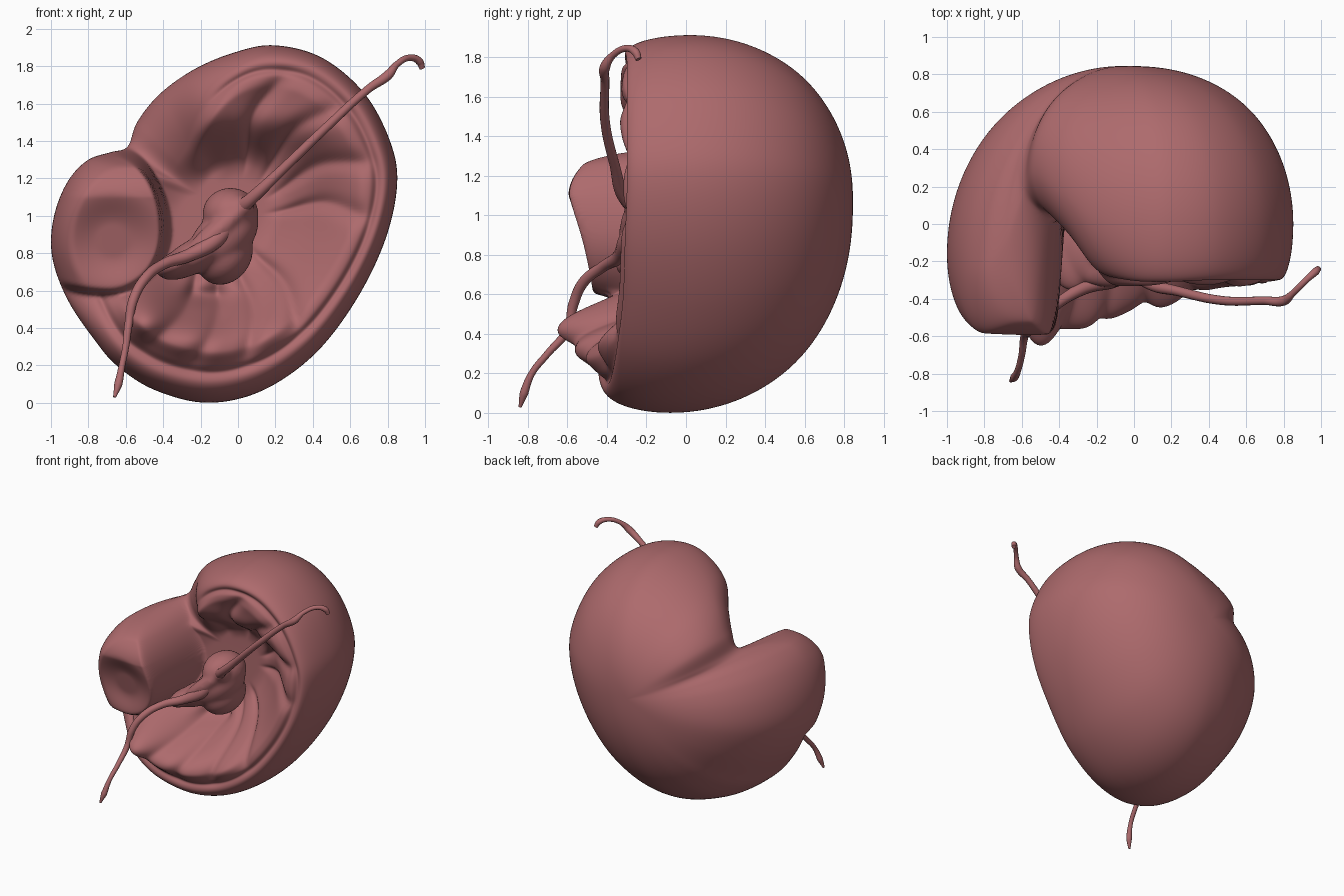
import bpy, bmesh, math
from mathutils import Matrix

if "Cube" in bpy.data.objects:
    bpy.data.objects.remove(bpy.data.objects["Cube"])

flesh = bpy.data.materials.new("dusty red")
flesh.diffuse_color = (0.42, 0.145, 0.152, 1)
flesh.use_nodes = True
flesh.node_tree.nodes["Principled BSDF"].inputs["Base Color"].default_value = flesh.diffuse_color

CX, CZ = -0.05, 1.02          # middle of the outline
# outline: x, z, y of widest edge, y of front rim, rim inset fraction
OUTLINE = [
    (0.19, 1.912, 0.02, -0.31, .11), (0.45, 1.845, 0.0, -0.30, .09), (0.68, 1.65, 0.0, -0.30, .085),
    (0.82, 1.38, 0.0, -0.30, .085), (0.85, 1.15, 0.0, -0.30, .085), (0.78, 0.85, 0.0, -0.31, .09),
    (0.62, 0.53, 0.0, -0.32, .10), (0.40, 0.25, -0.03, -0.35, .11), (0.12, 0.06, -0.06, -0.38, .12),
    (-0.17, 0.0, -0.08, -0.41, .12), (-0.45, 0.07, -0.12, -0.44, .11), (-0.65, 0.20, -0.16, -0.44, .10),
    (-0.77, 0.34, -0.18, -0.40, .10), (-0.90, 0.53, -0.18, -0.30, .13), (-0.98, 0.72, -0.17, -0.2, .14),
    (-1.0, 0.88, -0.16, -0.1, .14), (-0.97, 1.05, -0.17, -0.1, .15), (-0.90, 1.20, -0.2, -0.1, .17),
    (-0.80, 1.30, -0.2, -0.05, .2), (-0.68, 1.34, -0.05, 0.0, .28), (-0.59, 1.37, 0.2, 0.05, .38),
    (-0.54, 1.50, 0.3, 0.0, .42), (-0.42, 1.65, 0.22, -0.1, .40), (-0.24, 1.78, 0.1, -0.25, .26),
    (-0.03, 1.87, 0.04, -0.30, .15)]
# inner swellings: x, z, radius x, radius z, height
BUMPS = [(-0.48, 0.46, .17, .16, .27), (-0.2, 0.35, .17, .14, .18), (0.1, 0.38, .18, .16, .09),
         (0.12, 1.48, .34, .13, .12), (-0.16, 0.57, .12, .05, -.1)]
CREASES = [-118, -100, -80, -56, 2, 24, 48, 72]    # directions of the folds, degrees


def smooth(a, b, v):
    t = max(0.0, min(1.0, (v - a) / (b - a)))
    return t * t * (3 - 2 * t)


def smin(a, b, k):
    h = max(k - abs(a - b), 0) / k
    return min(a, b) - h * h * k / 4


def outline(u):
    n = len(OUTLINE)
    i = int(u * n)
    f = u * n - i
    a, b, c, d = (OUTLINE[(i + k) % n] for k in (-1, 0, 1, 2))
    return [0.5 * (2 * q + (r - p) * f + (2 * p - 5 * q + 4 * r - w) * f * f
                   + (3 * q - p - 3 * r + w) * f ** 3) for p, q, r, w in zip(a, b, c, d)]


def front_depth(x, z, s, yr, inset):
    r = 1 - inset
    y = yr + (0.08 - yr) * smooth(r - .02, .28, s)
    inside = smooth(r, r - .15, s)
    # narrow groove behind the rim
    if inset < .25:
        y += .022 * math.exp(-((s - r + .04) / .02) ** 2) * smooth(.25, .15, inset)
    # folds around the hollow
    phi = math.degrees(math.atan2(z - CZ, x - CX))
    arc = smooth(-145, -115, phi) * smooth(115, 90, phi)
    band = inside * smooth(.2, .45, s) * arc
    y -= .05 * band
    for c in CREASES:
        y += band * .05 * math.exp(-abs((phi + 4 * math.sin(s * 9) - c) / 4.5) ** 1.5)
    for bx, bz, rx, rz, h in BUMPS:
        y -= inside * h * math.exp(-((x - bx) / rx) ** 2 - ((z - bz) / rz) ** 2)
    # left lobe with a dished face
    dx = (x + .69) / (.31 if x > -.69 else .55)
    dz = (z - .92) / (.45 if z > .92 else .36)
    d = math.hypot(dx, dz)
    face = -0.595 + 0.25 * max(0, 1.1 - z) + 3.0 * max(0, z - 1.1) ** 2 + .25 * (x + .6) ** 2
    face += .05 * smooth(1.0, .3, math.hypot((x + .67) / .28, (z - .87) / .27))
    lobe = 0.2 + (face - 0.2) * smooth(1.1, .88, d)
    return smin(y, lobe, .04)


# body: domed back and hollowed front sharing one outline
N, FRONT, BACK = 320, 110, 56
bm = bmesh.new()
cols = [outline(i / N) for i in range(N)]
W = 18                         # rounder outline used deeper in the back
soft = [[sum(cols[(i + k) % N][c] for k in range(-W, W + 1)) / (2 * W + 1) for c in (0, 1, 2)]
        for i in range(N)]


def ring(s, front):
    out = []
    for (ox, oz, yw, yr, inset), (sx, sz, sy) in zip(cols, soft):
        if front:
            x, z = CX + (ox - CX) * s, CZ + (oz - CZ) * s
            t = min(1.0, (1 - s) / inset)
            e = math.sqrt(max(0, 1 - (1 - t) ** 2))
            y = yw + (front_depth(x, z, s, yr, inset) - yw) * e
        else:
            k = smooth(.2, .8, s)
            ox, oz, yw = sx + (ox - sx) * k, sz + (oz - sz) * k, sy + (yw - sy) * k
            x, z = CX + (ox - CX) * s, CZ + (oz - CZ) * s + .05 * (1 - s)
            p = 2.27 + .25 * math.cos(math.atan2(oz - CZ, ox - CX) + .35)
            y = yw + (0.845 - yw) * math.sqrt(max(0, 1 - s ** p))
        out.append(bm.verts.new((x, y, z)))
    return out


def bridge(a, b):
    for i in range(N):
        j = (i + 1) % N
        bm.faces.new((a[i], a[j], b[j], b[i]))


edge = ring(1.0, False)
for front, count in ((True, FRONT), (False, BACK)):
    prev = edge
    for k in range(1, count):
        t = k / count
        s = 1 - t ** 1.5 if front else math.cos(t * math.pi / 2)
        cur = ring(s, front)
        bridge(prev, cur)
        prev = cur
    tip = bm.verts.new([sum(v.co[c] for v in prev) / N for c in range(3)])
    for i in range(N):
        bm.faces.new((prev[i], prev[(i + 1) % N], tip))
bmesh.ops.recalc_face_normals(bm, faces=bm.faces)
for f in bm.faces:
    f.smooth = True


def add_mesh(name, bm):
    me = bpy.data.meshes.new(name)
    bm.to_mesh(me)
    bm.free()
    me.materials.append(flesh)
    ob = bpy.data.objects.new(name, me)
    bpy.context.collection.objects.link(ob)
    return ob


body = add_mesh("folded_body", bm)
soften = body.modifiers.new("soften", 'SMOOTH')
soften.factor, soften.iterations = 0.5, 5

# central knot: blended ellipsoids (centre, radii, tilt in the front plane)
bm = bmesh.new()
for c, r, tilt in [((-.04, -.12, 1.01), (.15, .19, .14), 0),
                   ((-.08, -.12, .88), (.23, .19, .14), -45),
                   ((-.22, -.15, .79), (.23, .18, .09), -28),
                   ((-.07, -.08, .79), (.17, .19, .14), -55),
                   ((-.33, -.20, .745), (.12, .16, .065), -25),
                   ((-.13, -.26, .90), (.24, .08, .06), -42),
                   ((.03, -.24, 1.05), (.06, .08, .06), 0)]:
    m = Matrix.Translation(c) @ Matrix.Rotation(math.radians(tilt), 4, 'Y') @ Matrix.Diagonal((*r, 1))
    bmesh.ops.create_uvsphere(bm, u_segments=32, v_segments=20, radius=1, matrix=m)
knot = add_mesh("central_knot", bm)
rm = knot.modifiers.new("blend", 'REMESH')
rm.mode, rm.voxel_size, rm.use_smooth_shade = 'VOXEL', 0.012, True
sm = knot.modifiers.new("soften", 'SMOOTH')
sm.factor, sm.iterations = 0.5, 20


# cords: tapering tubes through x, y, z, radius
def cord(name, pts):
    cu = bpy.data.curves.new(name, 'CURVE')
    cu.dimensions = '3D'
    cu.bevel_depth, cu.bevel_resolution, cu.resolution_u = 1.0, 5, 10
    cu.use_fill_caps = True
    sp = cu.splines.new('BEZIER')
    sp.bezier_points.add(len(pts) - 1)
    for p, (x, y, z, r) in zip(sp.bezier_points, pts):
        p.co, p.radius = (x, y, z), r
        p.handle_left_type = p.handle_right_type = 'AUTO'
    cu.materials.append(flesh)
    ob = bpy.data.objects.new(name, cu)
    bpy.context.collection.objects.link(ob)


cord("upper_cord", [(0.0, -.24, 1.03, .045), (.07, -.31, 1.09, .034), (.24, -.36, 1.25, .026),
                    (.48, -.41, 1.48, .024), (.70, -.41, 1.68, .022), (.80, -.41, 1.75, .027),
                    (.85, -.37, 1.81, .017), (.92, -.30, 1.845, .017), (.97, -.255, 1.825, .021),
                    (.985, -.24, 1.79, .016)])
cord("lower_cord", [(-.02, -.25, 1.0, .04), (-.12, -.30, .87, .045), (-.26, -.34, .79, .035),
                    (-.40, -.42, .74, .028), (-.50, -.52, .66, .027), (-.56, -.57, .55, .026),
                    (-.585, -.60, .42, .022), (-.60, -.70, .30, .018), (-.62, -.78, .20, .017),
                    (-.64, -.82, .10, .022), (-.66, -.84, .03, .008)])
